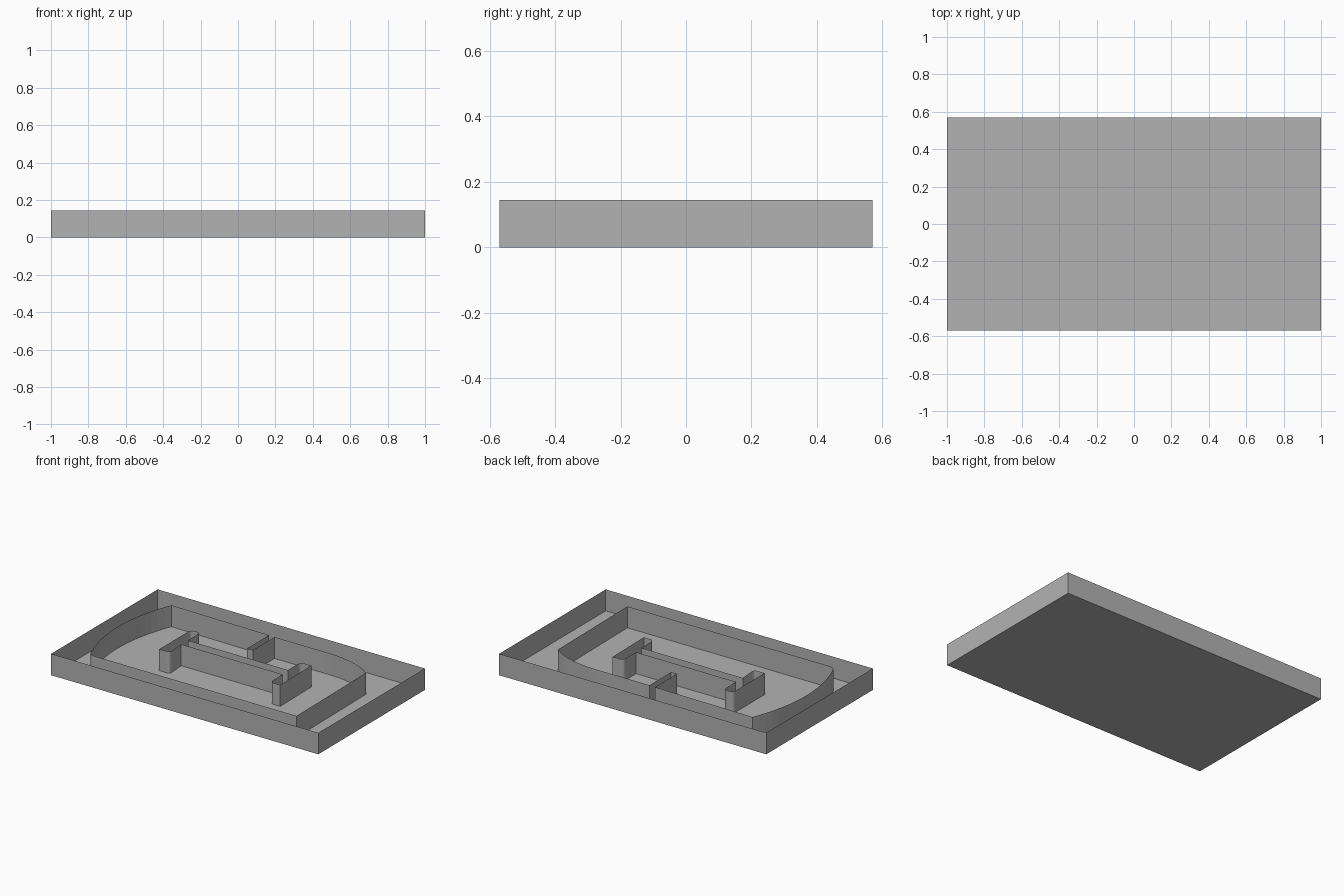
import bpy
import bmesh
from mathutils import Vector

HEIGHT = 0.145
HALF_X, HALF_Y = 1.0, 0.57

if "Cube" in bpy.data.objects:
    bpy.data.objects.remove(bpy.data.objects["Cube"], do_unlink=True)

grey = bpy.data.materials.new("plain_grey")
grey.use_nodes = True
colour = (0.45, 0.45, 0.45, 1.0)
grey.diffuse_color = colour
grey.node_tree.nodes["Principled BSDF"].inputs["Base Color"].default_value = colour


def finish(name, bm):
    mesh = bpy.data.meshes.new(name)
    bm.to_mesh(mesh)
    bm.free()
    mesh.materials.append(grey)
    obj = bpy.data.objects.new(name, mesh)
    bpy.context.collection.objects.link(obj)
    return obj


def arc(start, control, end, steps):
    """Points of a curved stretch pulled towards a control point."""
    a, b, c = Vector(start), Vector(control), Vector(end)
    ts = [i / steps for i in range(steps + 1)]
    return [a * (1 - t) ** 2 + b * 2 * t * (1 - t) + c * t * t for t in ts]


def rounded(points):
    """Outline from (x, y, corner radius) entries."""
    out = []
    for i, (x, y, r) in enumerate(points):
        p = Vector((x, y))
        if r == 0:
            out.append(p)
            continue
        before = Vector(points[i - 1][:2]) - p
        after = Vector(points[(i + 1) % len(points)][:2]) - p
        out += arc(p + before.normalized() * r, p, p + after.normalized() * r, 5)
    return out


def thin_wall(name, outline):
    """Closed, open-topped sheet wall standing on the floor."""
    bm = bmesh.new()
    low = [bm.verts.new((p[0], p[1], 0)) for p in outline]
    high = [bm.verts.new((p[0], p[1], HEIGHT)) for p in outline]
    for i in range(len(low)):
        j = (i + 1) % len(low)
        bm.faces.new((low[i], low[j], high[j], high[i]))
    return finish(name, bm)


# Floor sheet and rectangular outer wall
corners = [(-HALF_X, -HALF_Y), (HALF_X, -HALF_Y), (HALF_X, HALF_Y), (-HALF_X, HALF_Y)]
bm = bmesh.new()
bm.faces.new([bm.verts.new((x, y, 0)) for x, y in corners])
finish("floor", bm)
thin_wall("outer_wall", corners)

# Inner loop: straight front, curved back corner, narrow inlet, bowed end
loop = [(0.75, -0.445)]
loop += arc((0.74, 0.312), (0.60, 0.42), (0.35, 0.415), 10)
loop += [(-0.017, 0.415), (-0.017, 0.182), (-0.06, 0.182), (-0.06, 0.418)]
loop += arc((-0.80, 0.43), (-0.97, 0.0), (-0.82, -0.39), 18)
loop += arc((-0.82, -0.39), (-0.81, -0.44), (-0.77, -0.445), 5)[1:]
thin_wall("inner_loop_wall", loop)

# H-shaped island: two end bars joined by a web, inner bar corners rounded
R = 0.03
BAR_FRONT, BAR_BACK = -0.135, 0.205
WEB_FRONT, WEB_BACK = 0.0, 0.07
island = [
    (-0.495, BAR_FRONT, 0), (-0.415, BAR_FRONT, R),
    (-0.425, WEB_FRONT, 0), (0.335, WEB_FRONT, 0),
    (0.335, BAR_FRONT, R), (0.41, BAR_FRONT, 0),
    (0.405, BAR_BACK, 0), (0.325, BAR_BACK, R),
    (0.325, WEB_BACK, 0), (-0.425, WEB_BACK, 0),
    (-0.425, BAR_BACK, R), (-0.495, BAR_BACK, R),
]
thin_wall("island_wall", rounded(island))
